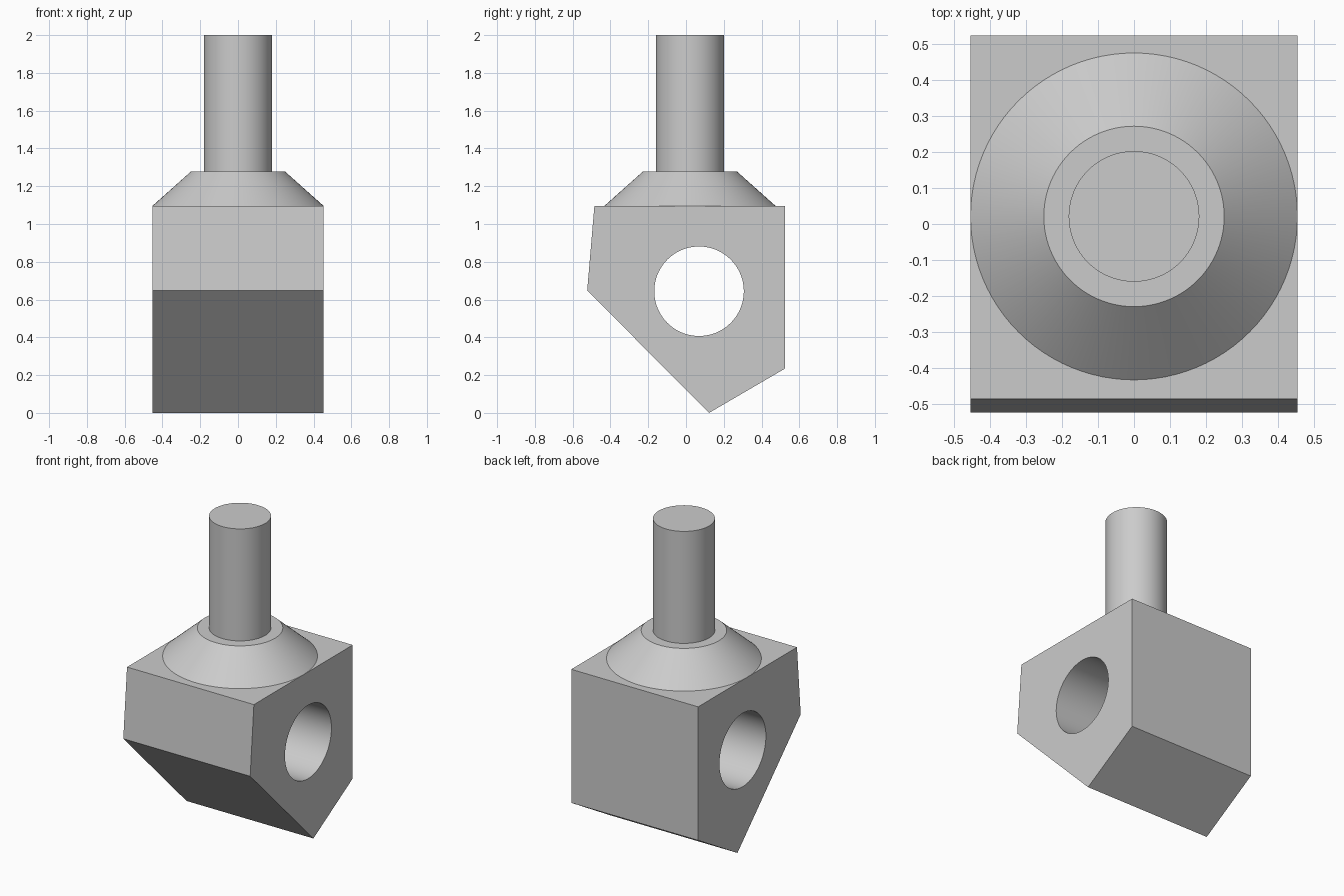
import bpy
import bmesh
import math

old = bpy.data.objects.get("Cube")
if old:
    bpy.data.objects.remove(old, do_unlink=True)

# Single plain grey
grey = bpy.data.materials.new("plain_grey")
grey.use_nodes = True
colour = (0.6, 0.6, 0.6, 1)
grey.diffuse_color = colour
grey.node_tree.nodes["Principled BSDF"].inputs["Base Color"].default_value = colour

HALF_WIDTH = 0.453
AXIS_Y = 0.021


def turned(name, r_low, r_high, z_low, z_high):
    """Upright round part on the stem axis."""
    bpy.ops.mesh.primitive_cone_add(
        vertices=96, radius1=r_low, radius2=r_high, depth=z_high - z_low,
        location=(0, AXIS_Y, (z_low + z_high) / 2))
    ob = bpy.context.object
    ob.name = name
    ob.data.materials.append(grey)
    bpy.ops.object.shade_smooth_by_angle(angle=math.radians(30))
    return ob


# Block: five-sided side profile extruded across the width
profile = [(-0.485, 1.096), (-0.523, 0.648), (0.122, 0),
           (0.523, 0.234), (0.523, 1.096)]
bm = bmesh.new()
side = bm.faces.new([bm.verts.new((-HALF_WIDTH, y, z)) for y, z in profile])
grown = bmesh.ops.extrude_face_region(bm, geom=[side])
bmesh.ops.translate(
    bm, vec=(2 * HALF_WIDTH, 0, 0),
    verts=[v for v in grown["geom"] if isinstance(v, bmesh.types.BMVert)])
bmesh.ops.recalc_face_normals(bm, faces=bm.faces)
mesh = bpy.data.meshes.new("block")
bm.to_mesh(mesh)
bm.free()
block = bpy.data.objects.new("block", mesh)
bpy.context.collection.objects.link(block)
mesh.materials.append(grey)

# Cross bore through the block
bpy.ops.mesh.primitive_cylinder_add(
    vertices=96, radius=0.237, depth=2, location=(0, 0.069, 0.644),
    rotation=(0, math.pi / 2, 0))
cutter = bpy.context.object
cutter.name = "bore_cutter"
cutter.data.materials.append(grey)
bore = block.modifiers.new("bore", 'BOOLEAN')
bore.operation = 'DIFFERENCE'
bore.solver = 'EXACT'
bore.object = cutter

# Bake the bore, then discard its cutter
bpy.ops.object.select_all(action='DESELECT')
block.select_set(True)
bpy.context.view_layer.objects.active = block
bpy.ops.object.modifier_apply(modifier=bore.name)
bpy.data.objects.remove(cutter, do_unlink=True)
bpy.ops.object.shade_smooth_by_angle(angle=math.radians(4.5))

# Conical collar and stem
turned("collar", HALF_WIDTH, 0.25, 1.096, 1.277)
turned("stem", 0.181, 0.181, 1.277, 2.0)
